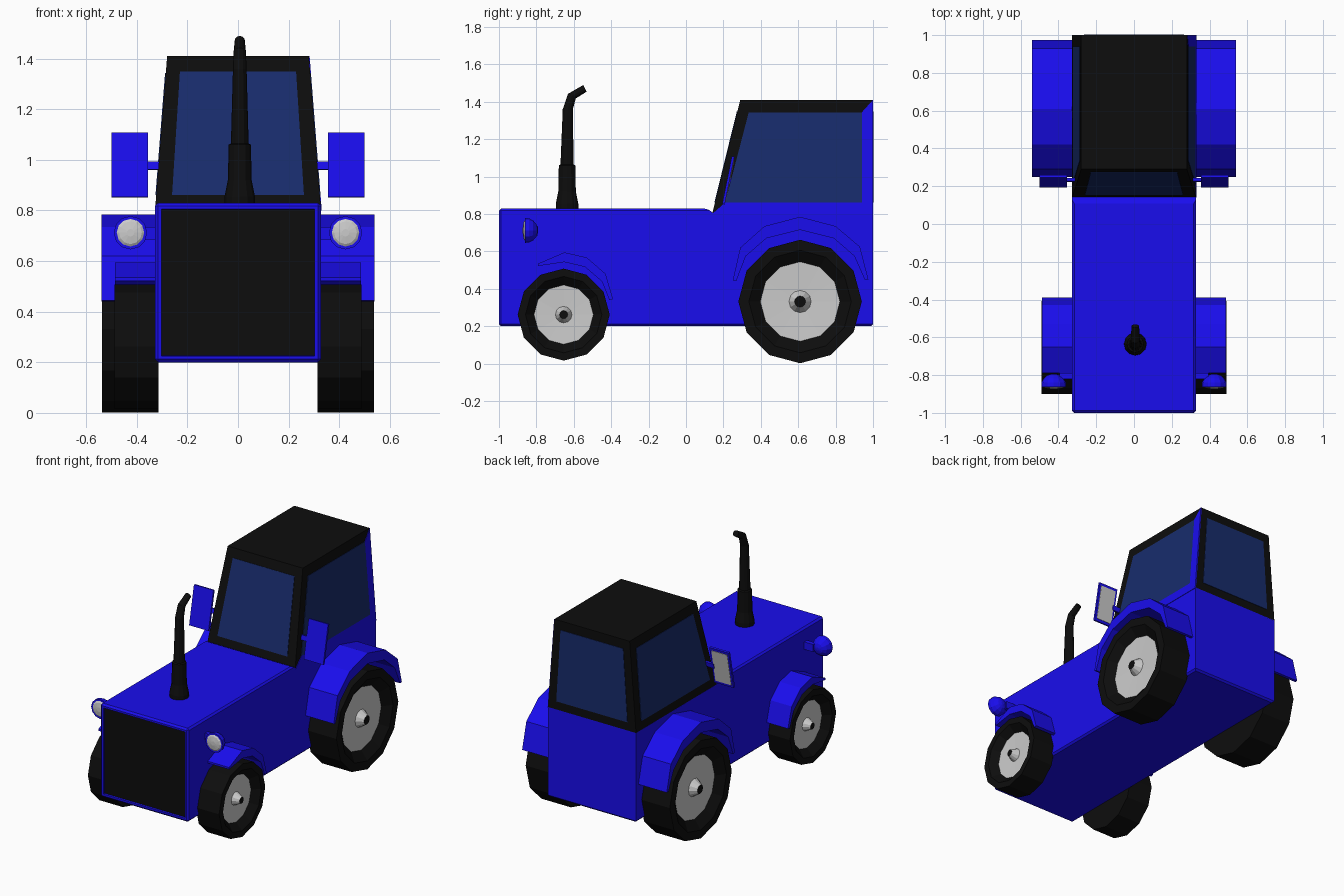
import bpy, bmesh, math
from mathutils import Vector, Matrix

if "Cube" in bpy.data.objects:
    bpy.data.objects.remove(bpy.data.objects["Cube"])


def material(name, rgb):
    m = bpy.data.materials.new(name)
    m.diffuse_color = (*rgb, 1)
    m.use_nodes = True
    m.node_tree.nodes["Principled BSDF"].inputs["Base Color"].default_value = m.diffuse_color
    return m


BLUE = material("blue_paint", (0.01, 0.004, 0.85))
BLACK = material("black", (0.004, 0.004, 0.004))
GLASS = material("dark_glass", (0.009, 0.025, 0.15))
GREY = material("grey", (0.8, 0.8, 0.8))


def finish(name, bm, *mats):
    bmesh.ops.recalc_face_normals(bm, faces=bm.faces)
    me = bpy.data.meshes.new(name)
    bm.to_mesh(me)
    bm.free()
    for m in mats:
        me.materials.append(m)
    ob = bpy.data.objects.new(name, me)
    bpy.context.collection.objects.link(ob)
    return ob


def solid(bm, lower, upper):
    """Closed solid between two matching outlines."""
    a = [bm.verts.new(p) for p in lower]
    b = [bm.verts.new(p) for p in upper]
    n = len(a)
    bm.faces.new(a)
    bm.faces.new(b)
    for i in range(n):
        j = (i + 1) % n
        bm.faces.new((a[i], a[j], b[j], b[i]))


def prism(name, yz, x0, x1, mat):
    bm = bmesh.new()
    solid(bm, [(x0, y, z) for y, z in yz], [(x1, y, z) for y, z in yz])
    return finish(name, bm, mat)


def box(name, centre, size, mat, tilt=0.0):
    bm = bmesh.new()
    m = Matrix.Translation(centre) @ Matrix.Rotation(tilt, 4, 'X') @ Matrix.Diagonal((*size, 1))
    bmesh.ops.create_cube(bm, size=1, matrix=m)
    return finish(name, bm, mat)


def loft(name, rings, n, mats, bands=None, cap=0):
    """Rings of (centre, radius, axis) joined into a capped tube."""
    bm = bmesh.new()
    loops = []
    for c, r, axis in rings:
        axis = Vector(axis).normalized()
        u = Vector((0, 0, 1)) if abs(axis.x) > 0.5 else Vector((1, 0, 0))
        v = axis.cross(u)
        loops.append([bm.verts.new(Vector(c) + r * (math.cos(t) * u + math.sin(t) * v))
                      for t in (2 * math.pi * k / n for k in range(n))])
    bm.faces.new(loops[0])
    bm.faces.new(loops[-1]).material_index = cap
    for i, (a, b) in enumerate(zip(loops, loops[1:])):
        for k in range(n):
            j = (k + 1) % n
            f = bm.faces.new((a[k], a[j], b[j], b[k]))
            f.material_index = bands[i] if bands else 0
    return finish(name, bm, *mats)


# Body with bevelled edges and recessed black grille
bm = bmesh.new()
side = [(-1, .2), (-1, .83), (.12, .828), (.145, .805), (1, .805), (1, .2)]
solid(bm, [(-.328, y, z) for y, z in side], [(.328, y, z) for y, z in side])
bmesh.ops.bevel(bm, geom=[e for e in bm.edges if max(v.co.y for v in e.verts) < .13
                          or max(v.co.z for v in e.verts) < .3],
                offset=.012, segments=1, affect='EDGES')
bmesh.ops.recalc_face_normals(bm, faces=bm.faces)
grille = min(bm.faces, key=lambda f: f.normal.y * f.calc_area() if f.normal.y < -.99 else 0)
bmesh.ops.inset_region(bm, faces=[grille], thickness=.018)
bmesh.ops.inset_region(bm, faces=[grille], thickness=.002, depth=-.012)
grille.material_index = 1
finish("body", bm, BLUE, BLACK)

# Cab block, tapering to the roof
low = [(-.328, .14, .8), (.328, .14, .8), (.328, 1, .8), (-.328, 1, .8)]
top = [(-.28, .29, 1.41), (.28, .29, 1.41), (.28, 1, 1.41), (-.28, 1, 1.41)]
bm = bmesh.new()
solid(bm, low, top)
finish("cab_frame", bm, BLACK)


def cab_panel(name, i, j, uvs, mat):
    """Thin panel on the cab wall between corners i and j."""
    a, b, c, d = (Vector(p) for p in (low[i], low[j], top[j], top[i]))
    n = (b - a).cross(d - a).normalized()
    pts = [a.lerp(b, u).lerp(d.lerp(c, u), v) for u, v in uvs]
    bm = bmesh.new()
    solid(bm, [p - n * .004 for p in pts], [p + n * .003 for p in pts])
    finish(name, bm, mat)


# Windows, blue sill and rear pillar
pane = [(.097, .1), (.903, .1), (.903, .9), (.097, .9)]
cab_panel("windscreen", 0, 1, pane, GLASS)
cab_panel("rear_window", 2, 3, [(.09, .1), (.91, .1), (.91, .9), (.09, .9)], GLASS)
right = [(.065, .1), (.93, .1), (.917, .89), (.085, .89)]
cab_panel("right_window", 1, 2, right, GLASS)
cab_panel("left_window", 3, 0, [(1 - u, v) for u, v in reversed(right)], GLASS)
cab_panel("right_sill", 1, 2, [(0, 0), (1, 0), (1, .1), (.065, .1)], BLUE)
cab_panel("right_rear_pillar", 1, 2, [(.93, .1), (1, .1), (1, 1), (.917, .89)], BLUE)

# Exhaust stack with bent tip
Z = (0, 0, 1)
stack = [(-.636, .82, .06, Z), (-.636, .855, .06, Z), (-.636, .92, .047, Z),
         (-.636, 1.06, .044, Z), (-.636, 1.065, .035, Z), (-.632, 1.36, .027, Z),
         (-.61, 1.43, .024, (0, .6, 1)), (-.54, 1.472, .02, (0, 1, .5))]
loft("exhaust", [((0.007, y, z), r, ax) for y, z, r, ax in stack], 12, [BLACK])


def wheel(name, s, y, z, r, x_out):
    prof = [(.315, 1), (x_out, 1), (x_out, .83), (x_out - .045, .645),
            (x_out - .05, .18), (x_out - .004, .09)]
    loft(name, [((s * x, y, z), r * k, (1, 0, 0)) for x, k in prof], 12,
         [BLACK, GREY], [0, 0, 0, 1, 1])


rear_arc = [(.25, .445), (.29, .62), (.42, .735), (.61, .785), (.80, .735), (.93, .625), (.975, .45),
            (.955, .45), (.9, .575), (.79, .67), (.61, .715), (.43, .67), (.32, .575), (.268, .44)]
front_arc = [(-.79, .535), (-.65, .595), (-.53, .567), (-.43, .48), (-.39, .345),
             (-.41, .34), (-.45, .44), (-.54, .517), (-.65, .543), (-.79, .522)]

for s, tag in ((1, "right"), (-1, "left")):
    # Wheels and mudguards
    wheel(f"rear_wheel_{tag}", s, .61, .332, .33, .537)
    wheel(f"front_wheel_{tag}", s, -.654, .262, .246, .489)
    prism(f"rear_mudguard_{tag}", rear_arc, s * .32, s * .539, BLUE)
    prism(f"front_mudguard_{tag}", front_arc, s * .32, s * .487, BLUE)

    # Headlight: domed shell, lens and bracket
    Y = (0, 1, 0)
    hc = (s * .425, 0, .712)
    dome = [(-.862, .066), (-.84, .065), (-.817, .053), (-.8, .033), (-.793, .01)]
    loft(f"headlight_shell_{tag}", [((hc[0], y, hc[2]), r, Y) for y, r in dome], 12, [BLUE])
    lens = [(-.859, .059), (-.868, .045), (-.873, .015)]
    loft(f"headlight_lens_{tag}", [((hc[0], y, hc[2]), r, Y) for y, r in lens], 12, [GREY])
    box(f"headlight_bracket_{tag}", (s * .35, -.805, .71), (.09, .03, .05), BLUE)

    # Mirror: housing, glass and arm
    box(f"mirror_housing_{tag}", (s * .4275, .226, .98), (.145, .014, .26), BLUE, -.2)
    box(f"mirror_glass_{tag}", (s * .4275, .2335, .9785), (.118, .004, .225), GREY, -.2)
    box(f"mirror_arm_{tag}", (s * .335, .232, .977), (.08, .015, .032), BLUE, -.2)
